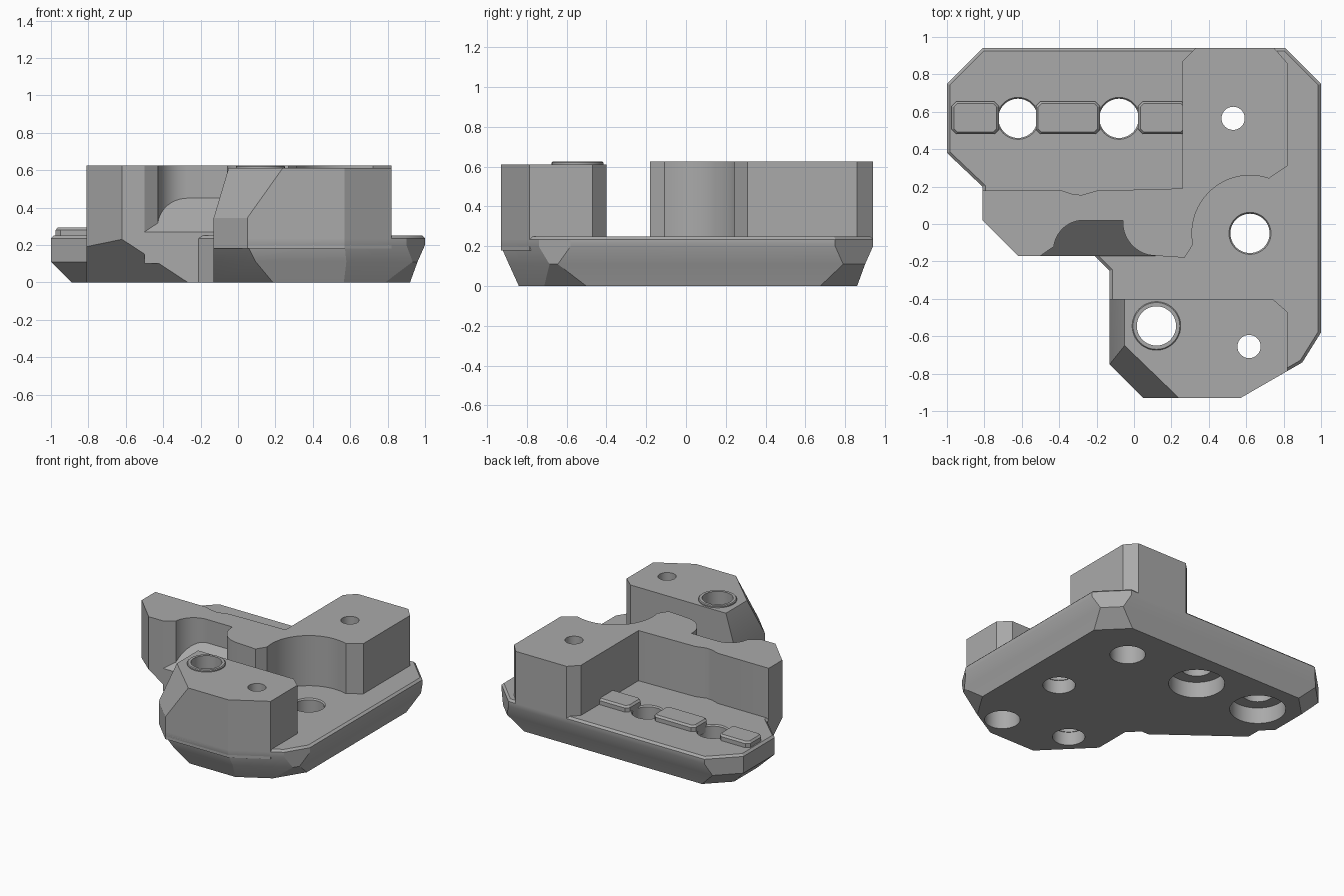
import bpy, bmesh
from math import sin, cos, radians
from mathutils import Vector

if "Cube" in bpy.data.objects:
    bpy.data.objects.remove(bpy.data.objects["Cube"])

grey = bpy.data.materials.new("plain_grey")
grey.use_nodes = True
COLOUR = (0.4, 0.4, 0.4, 1)
grey.diffuse_color = COLOUR
grey.node_tree.nodes["Principled BSDF"].inputs["Base Color"].default_value = COLOUR


def add_loft(bm, rings, closed=False):
    """Skin rings of 3D points; cap the ends, or join last to first."""
    loops = [[bm.verts.new(p) for p in ring] for ring in rings]
    n = len(loops[0])
    pairs = list(zip(loops, loops[1:]))
    if closed:
        pairs.append((loops[-1], loops[0]))
    for low, high in pairs:
        for i in range(n):
            j = (i + 1) % n
            bm.faces.new((low[i], low[j], high[j], high[i]))
    if not closed:
        bm.faces.new(loops[0][::-1])
        bm.faces.new(loops[-1])


def finish(name, bm):
    bmesh.ops.recalc_face_normals(bm, faces=bm.faces)
    mesh = bpy.data.meshes.new(name)
    bm.to_mesh(mesh)
    bm.free()
    mesh.materials.append(grey)
    obj = bpy.data.objects.new(name, mesh)
    bpy.context.scene.collection.objects.link(obj)
    return obj


def loft(name, rings):
    bm = bmesh.new()
    add_loft(bm, rings)
    return finish(name, bm)


def at(points, z):
    return [(x, y, z) for x, y in points]


def arc(cx, cy, r, a0, a1, steps):
    angles = [radians(a0 + (a1 - a0) * i / steps) for i in range(steps + 1)]
    return [(cx + r * cos(a), cy + r * sin(a)) for a in angles]


def circle(cx, cy, r, steps=48):
    return arc(cx, cy, r, 0, 360, steps)[:-1]


def inset(points, amounts):
    """Move each edge of a counter-clockwise outline inward by its own amount."""
    pts = [Vector(p) for p in points]
    result = []
    for i, p in enumerate(pts):
        d0 = (p - pts[i - 1]).normalized()
        d1 = (pts[(i + 1) % len(pts)] - p).normalized()
        a = p + Vector((-d0.y, d0.x)) * amounts[i - 1]
        b = p + Vector((-d1.y, d1.x)) * amounts[i]
        t = (b - a).cross(d1) / d0.cross(d1)
        result.append(tuple(a + d0 * t))
    return result


def cut(obj, cutters):
    for cutter in cutters:
        mod = obj.modifiers.new("cut", 'BOOLEAN')
        mod.operation = 'DIFFERENCE'
        mod.solver = 'EXACT'
        mod.object = cutter
    graph = bpy.context.evaluated_depsgraph_get()
    graph.update()
    mesh = bpy.data.meshes.new_from_object(obj.evaluated_get(graph))
    obj.modifiers.clear()
    obj.data = mesh


# Base plate with chamfered underside
outline = [(1, -.58), (1, .75), (.81, .94), (-.81, .94), (-1, .75), (-1, .38),
           (-.81, .2), (-.81, .02), (-.62, -.17), (-.21, -.17), (-.13, -.25),
           (-.13, -.75), (.05, -.93), (.57, -.93), (.9, -.74)]
bottom = [.08, .11, .08, .11, .11, .11, 0, 0, 0, 0, 0, .16, .09, .08, .11]
middle = [.04, 0, .04, 0, 0, 0, 0, 0, 0, 0, 0, .06, .04, .03, 0]
count = len(outline)
base = loft("base_plate", [
    at(inset(outline, bottom), 0), at(inset(outline, middle), .11),
    at(outline, .2), at(outline, .235),
    at(inset(outline, [.015] * count), .25)])

# Tall rear block with side wall, curved around the plate hole
wall = [(.26, .19), (.26, .87), (.33, .94), (.75, .94), (.82, .86), (.82, .31)]
wall += arc(.62, -.05, .31, 71, 191, 28)
wall += [(.27, -.18)]
wall += arc(.12, .01, .18, 270, 180, 12)
wall += [(-.06, .02)]
wall += arc(-.27, -.14, .16, 90, 173, 10)
wall += [(-.5, -.17), (-.62, -.17), (-.81, .02), (-.81, .18), (-.39, .18),
         (-.33, .16), (-.28, .155), (-.2, .178)]
rear = loft("rear_block", [at(wall, .2), at(wall, .625)])

# Sloped floor of the pocket in the side wall
slope = [(.06, .1), (.06, .488), (-.17, .27), (-.17, .1)]
loft("pocket_slope", [[(x, y, z) for y, z in slope] for x in (-.5, .12)])

# Front block with a sloped outer corner
shared = [(.74, -.4), (.82, -.47), (.82, -.786), (.57, -.93)]
lower = [(-.13, -.4)] + shared + [(.05, -.93), (-.13, -.75)]
upper = [(-.05, -.4)] + shared + [(.24, -.93), (-.05, -.65)]
front = loft("front_block", [at(lower, .18), at(lower, .345), at(upper, .612)])

# Raised collar on the front block
bm = bmesh.new()
add_loft(bm, [at(circle(.12, -.545, r), z) for r, z in
              ((.105, .6), (.13, .6), (.13, .62), (.125, .626), (.105, .626))], closed=True)
collar = finish("collar", bm)

# Guide keys along the plate
for i, (x0, x1) in enumerate(((-.975, -.722), (-.525, -.182), (.022, .28))):
    c = .025
    key = [(x0 + c, .48), (x1 - c, .48), (x1, .48 + c), (x1, .655 - c),
           (x1 - c, .655), (x0 + c, .655), (x0, .655 - c), (x0, .48 + c)]
    loft(f"guide_key_{i + 1}", [at(key, .2), at(key, .28),
                                at(inset(key, [.012] * 8), .294)])

# Cutters: stepped bores and the angled underside of the side wall
# Each bore is x, y, top radius, underside radius, step height
bores = [(-.62, .565, .105, .19, .12), (-.08, .565, .105, .19, .12),
         (.62, -.05, .105, .11, .1), (.12, -.545, .105, .11, .1),
         (.53, .565, .062, .12, .3), (.615, -.655, .062, .12, .3)]
bm = bmesh.new()
for x, y, r, wide, step in bores:
    profile = [(wide, -.1), (wide, step), (r, step)]
    if r > .1 and wide != .11 or y == -.05:
        profile += [(r, .24), (r + .015, .26)]
    profile += [(profile[-1][0], .8)]
    add_loft(bm, [at(circle(x, y, pr), z) for pr, z in profile])
holes = finish("bore_cutter", bm)

region = [(-1.1, -.3), (-.2, -.3), (-.2, .5), (-1.1, .5)]
under = loft("underside_cutter", [
    at(region, -1),
    [(x, y, .23 - .655 * (x + .62) - .86 * (y + .17)) for x, y in region]])

cut(base, [holes, under])
cut(rear, [holes, under])
cut(front, [holes])
for cutter in (holes, under):
    bpy.data.objects.remove(cutter)

# Smooth the curved walls, keep corners crisp
bpy.ops.object.select_all(action='DESELECT')
for obj in (base, rear, front, collar):
    obj.select_set(True)
bpy.context.view_layer.objects.active = base
bpy.ops.object.shade_smooth_by_angle(angle=radians(25))
